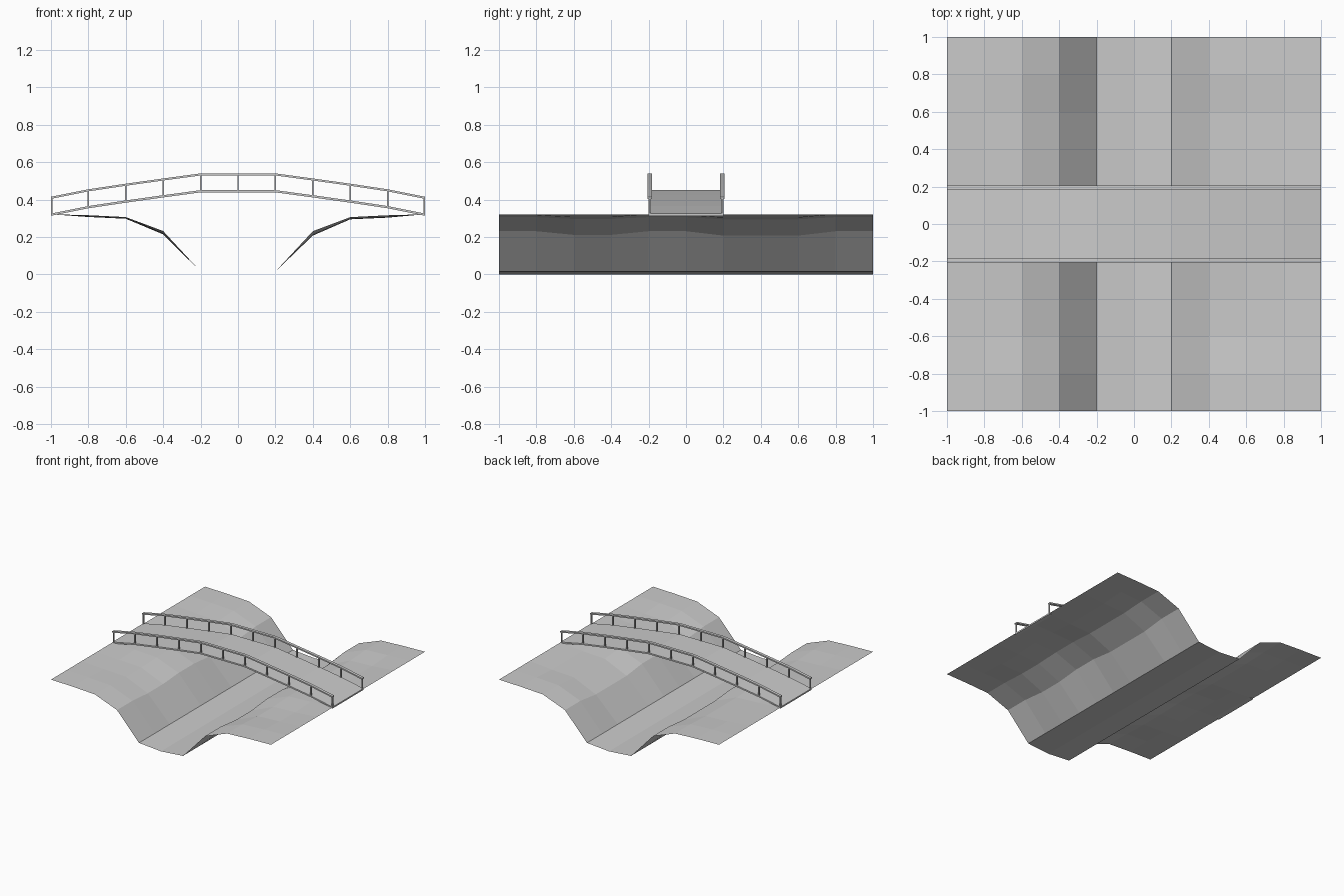
import bpy, bmesh

if "Cube" in bpy.data.objects:
    bpy.data.objects.remove(bpy.data.objects["Cube"])

XS = [round(-1 + 0.2 * i, 2) for i in range(11)]


def mesh_object(name, bm):
    bmesh.ops.recalc_face_normals(bm, faces=bm.faces)
    me = bpy.data.meshes.new(name)
    bm.to_mesh(me)
    bm.free()
    ob = bpy.data.objects.new(name, me)
    bpy.context.collection.objects.link(ob)
    return ob


def sweep_strip(name, path, y, width, thick):
    """Rectangular bar following an (x, z) path along the bridge."""
    bm = bmesh.new()
    rings = []
    for x, z in path:
        rings.append([bm.verts.new((x, y + sy * width / 2, z + sz * thick / 2))
                      for sy, sz in ((-1, -1), (1, -1), (1, 1), (-1, 1))])
    for a, b in zip(rings, rings[1:]):
        for i in range(4):
            j = (i + 1) % 4
            bm.faces.new((a[i], a[j], b[j], b[i]))
    bm.faces.new(rings[0])
    bm.faces.new(rings[-1])
    return mesh_object(name, bm)


def box(name, x, y, z0, z1, sx, sy):
    bm = bmesh.new()
    bmesh.ops.create_cube(bm, size=1)
    for v in bm.verts:
        v.co = (x + v.co.x * sx, y + v.co.y * sy, (z0 + z1) / 2 + v.co.z * (z1 - z0))
    return mesh_object(name, bm)


# River valley: open sheet, bank heights by distance from the river, wavy along y
height = [0.0, 0.016, 0.234, 0.308, 0.318, 0.322]
dip = [0.0, 0.0, 0.026, 0.013, 0.014, 0.0]
wave = [0.1, 0.1, 0.85, 0.85, 0.1, 0.1, 1, 1, 1, 0.1, 0.1]
bm = bmesh.new()
grid = []
for x in XS:
    k = round(abs(x) / 0.2)
    side = 1.0 if x > 0 else 0.75
    grid.append([bm.verts.new((x, y, height[k] - side * dip[k] * w))
                 for y, w in zip(XS, wave)])
for i in range(10):
    for j in range(10):
        bm.faces.new((grid[i][j], grid[i + 1][j], grid[i + 1][j + 1], grid[i][j + 1]))
mesh_object("river_valley", bm)

# Arched deck
arch = [0.445, 0.445, 0.418, 0.39, 0.36, 0.32]
deck = [(x, arch[round(abs(x) / 0.2)]) for x in XS]
sweep_strip("bridge_deck", deck, 0, 0.4, 0.012)

# Handrails and posts on both sides
rail = [(x, z + 0.09) for x, z in deck]
for side, label in ((-1, "front"), (1, "back")):
    y = side * 0.194
    sweep_strip(label + "_handrail", rail, y, 0.024, 0.011)
    for i, (x, z) in enumerate(deck):
        px = max(-0.995, min(0.995, x))
        box(f"{label}_post_{i}", px, y, z, z + 0.088, 0.008, 0.01)
